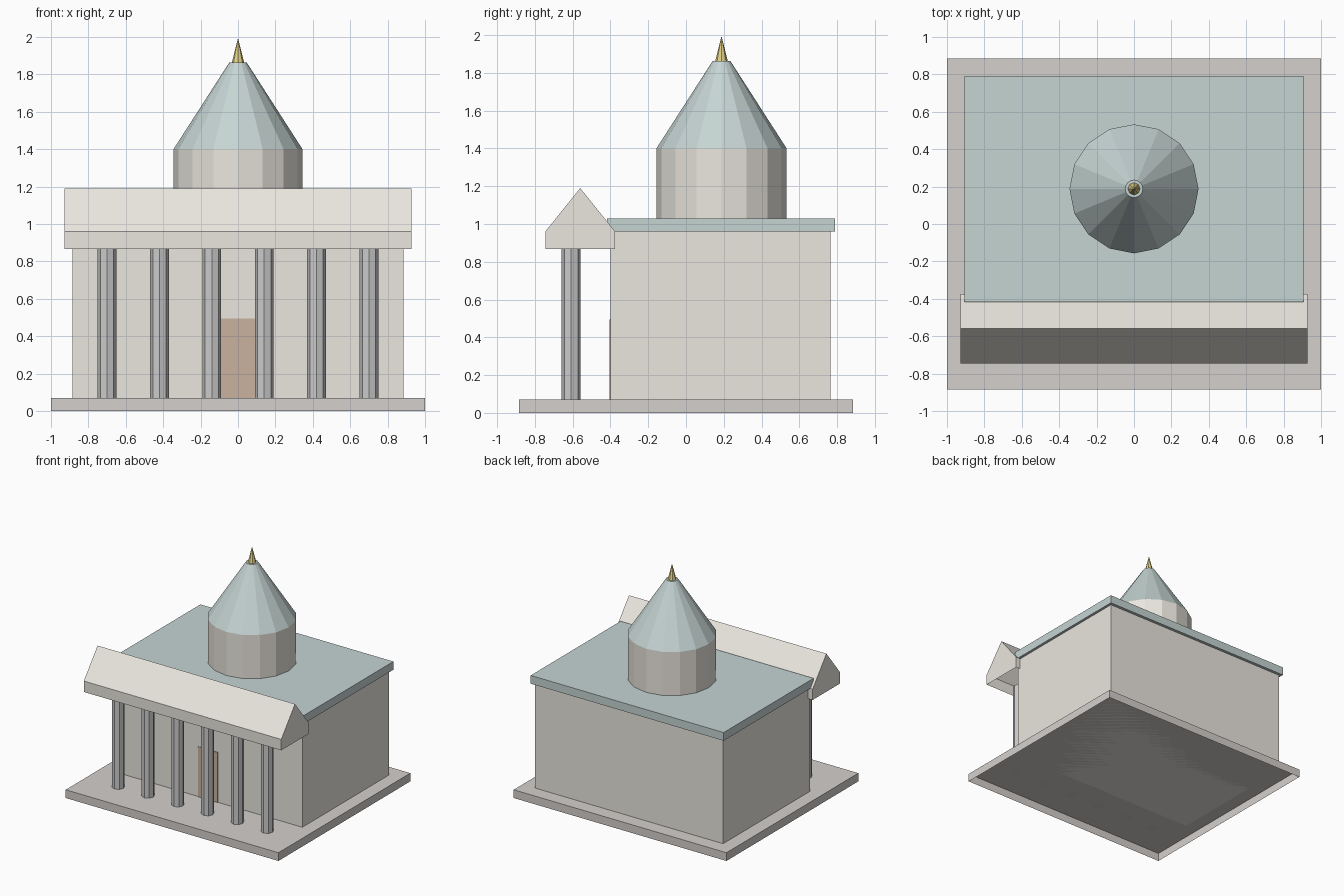
import bpy, bmesh, math

if "Cube" in bpy.data.objects:
    bpy.data.objects.remove(bpy.data.objects["Cube"])


def material(name, r, g, b):
    m = bpy.data.materials.new(name)
    m.diffuse_color = (r, g, b, 1)
    m.use_nodes = True
    m.node_tree.nodes["Principled BSDF"].inputs["Base Color"].default_value = m.diffuse_color
    return m


stone = material("pale_stone", 0.83, 0.80, 0.74)
paving = material("paving", 0.66, 0.63, 0.61)
marble = material("marble", 0.80, 0.80, 0.78)
copper = material("aged_copper", 0.56, 0.66, 0.65)
wood = material("wood", 0.60, 0.45, 0.35)
gold = material("gold", 0.78, 0.66, 0.25)


def finish(name, bm, mat):
    bmesh.ops.recalc_face_normals(bm, faces=bm.faces)
    mesh = bpy.data.meshes.new(name)
    bm.to_mesh(mesh)
    bm.free()
    mesh.materials.append(mat)
    obj = bpy.data.objects.new(name, mesh)
    bpy.context.collection.objects.link(obj)
    return obj


def prism(name, profile, half_x, mat, open_bottom=False):
    """Extrude a (y, z) profile symmetrically along x; its first edge is the bottom."""
    bm = bmesh.new()
    left = [bm.verts.new((-half_x, y, z)) for y, z in profile]
    right = [bm.verts.new((half_x, y, z)) for y, z in profile]
    bm.faces.new(left)
    bm.faces.new(right)
    n = len(profile)
    for i in range(1 if open_bottom else 0, n):
        j = (i + 1) % n
        bm.faces.new((left[i], left[j], right[j], right[i]))
    return finish(name, bm, mat)


def box(name, half_x, y0, y1, z0, z1, mat, open_bottom=False):
    return prism(name, [(y0, z0), (y1, z0), (y1, z1), (y0, z1)], half_x, mat, open_bottom)


def cone(name, x, y, z0, z1, r0, r1, sides, mat):
    bm = bmesh.new()
    bmesh.ops.create_cone(bm, cap_ends=True, segments=sides,
                          radius1=r0, radius2=r1, depth=z1 - z0)
    bmesh.ops.translate(bm, verts=bm.verts, vec=(x, y, (z0 + z1) / 2))
    return finish(name, bm, mat)


# Plinth (hollow underneath), hall, door and flat roof
box("plinth", 1.0, -0.885, 0.885, 0, 0.07, paving, open_bottom=True)
box("hall", 0.885, -0.40, 0.765, 0.07, 0.96, stone)
box("door", 0.092, -0.405, -0.39, 0.07, 0.495, wood)
box("roof_slab", 0.907, -0.417, 0.79, 0.96, 1.03, copper)

# Portico: ridged beam carried by six columns
prism("portico_gable", [(-0.745, 0.867), (-0.375, 0.867), (-0.375, 0.96),
                        (-0.56, 1.19), (-0.745, 0.96)], 0.928, stone, open_bottom=True)
for i in range(6):
    cone(f"column_{i + 1}", -0.70 + 0.28 * i, -0.608, 0.07, 0.867, 0.05, 0.05, 8, marble)

# Drum, conical dome and finial
cone("drum", 0, 0.188, 1.03, 1.40, 0.345, 0.345, 16, stone)
cone("dome", 0, 0.188, 1.40, 1.863, 0.345, 0.047, 16, copper)
cone("finial", 0, 0.188, 1.863, 1.995, 0.033, 0, 8, gold)
